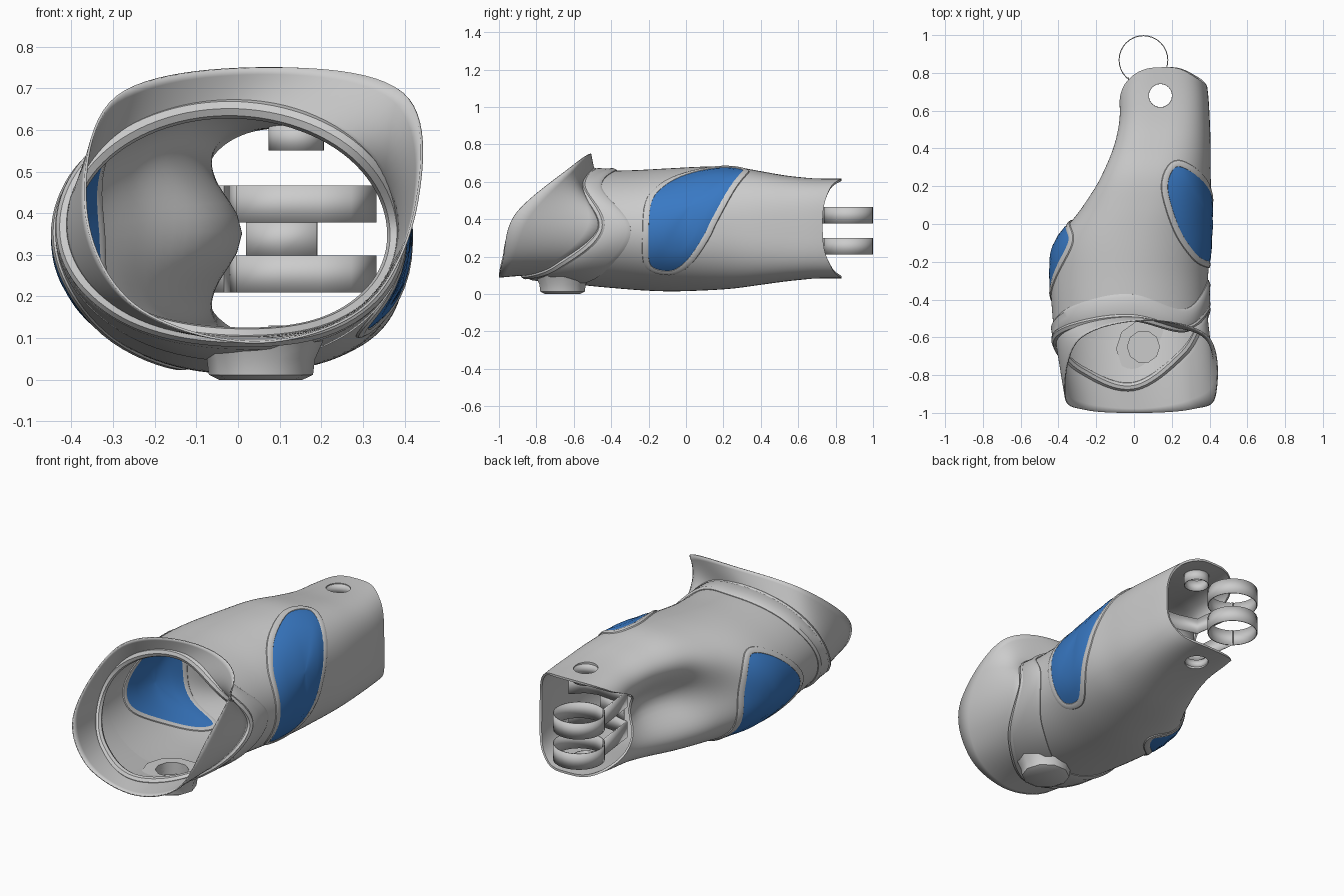
import bpy, bmesh
from math import sin, cos, pi, exp, copysign, radians
from mathutils import Vector as V

if "Cube" in bpy.data.objects:
    bpy.data.objects.remove(bpy.data.objects["Cube"])


def around(vals, t):
    """Smooth periodic interpolation, t in turns."""
    n = len(vals)
    u = (t % 1.0) * n
    i = int(u)
    f = u - i
    p0, p1, p2, p3 = (vals[(i + k) % n] for k in (-1, 0, 1, 2))
    return 0.5 * (2*p1 + (p2-p0)*f + (2*p0-5*p1+4*p2-p3)*f*f + (3*p1-p0-3*p2+p3)*f**3)


# Shell sections: y, left, right, bottom, top, dent depth, squareness
SEC = [(-0.90, -0.38, 0.37, 0.11, 0.65, 0, 2.0), (-0.65, -0.41, 0.38, 0.065, 0.65, 0, 2.0),
       (-0.30, -0.435, 0.385, 0.03, 0.655, 0, 2.0), (-0.10, -0.41, 0.40, 0.02, 0.665, 0, 2.1),
       (0.10, -0.32, 0.405, 0.025, 0.675, 0.08, 2.3), (0.25, -0.25, 0.40, 0.035, 0.675, 0.18, 2.5),
       (0.40, -0.18, 0.40, 0.055, 0.65, 0.18, 2.8), (0.55, -0.13, 0.395, 0.075, 0.625, 0.12, 3.1),
       (0.70, -0.105, 0.385, 0.088, 0.612, 0.05, 3.3), (0.86, -0.06, 0.36, 0.09, 0.61, 0, 3.3)]


def section(y):
    i = 0
    while i < len(SEC) - 2 and y > SEC[i + 1][0]:
        i += 1
    a, b = SEC[i], SEC[i + 1]
    p, q = SEC[max(i - 1, 0)], SEC[min(i + 2, len(SEC) - 1)]
    h = b[0] - a[0]
    f = (y - a[0]) / h
    out = []
    for k in range(1, 7):
        m0 = (b[k] - p[k]) / (b[0] - p[0]) * h
        m1 = (q[k] - a[k]) / (q[0] - a[0]) * h
        out.append((2*f**3-3*f*f+1)*a[k] + (f**3-2*f*f+f)*m0 + (3*f*f-2*f**3)*b[k] + (f**3-f*f)*m1)
    return out


def surf(y, t, off=0.0):
    """Point on the forearm shell at length y and turn t, pushed outwards by off."""
    xl, xr, zb, zt, dent, n = section(y)
    c, s = cos(2*pi*t), sin(2*pi*t)
    px = copysign(abs(c) ** (2/n), c)
    pz = copysign(abs(s) ** (2/n), s)
    x = (xl + xr)/2 + (xr - xl)/2 * px
    z = (zb + zt)/2 + (zt - zb)/2 * pz
    if c < 0:
        x += dent * exp(-((z - (zb + zt)/2) / 0.16) ** 2) * min(1, -px * 1.5)
    p = V((x, y, z))
    return p + normal(y, t) * off if off else p


def normal(y, t):
    d = 0.006
    return (surf(y + d, t) - surf(y - d, t)).cross(surf(y, t + d) - surf(y, t - d)).normalized()


def loft(name, rings, loop=True, wrap=False, thick=0, mat=None, caps=False):
    """Skin a stack of point rings into an object."""
    bm = bmesh.new()
    g = [[bm.verts.new(p) for p in r] for r in rings]
    n = len(g[0])
    for i in range(len(g) if wrap else len(g) - 1):
        a, b = g[i], g[(i + 1) % len(g)]
        for j in range(n if loop else n - 1):
            k = (j + 1) % n
            bm.faces.new((a[j], a[k], b[k], b[j]))
    if caps:
        bm.faces.new(g[0])
        bm.faces.new(g[-1])
    bmesh.ops.recalc_face_normals(bm, faces=bm.faces)
    me = bpy.data.meshes.new(name)
    bm.to_mesh(me)
    bm.free()
    ob = bpy.data.objects.new(name, me)
    bpy.context.collection.objects.link(ob)
    if mat:
        me.materials.append(mat)
    if thick:
        m = ob.modifiers.new("thickness", 'SOLIDIFY')
        m.thickness, m.offset = thick, 0
    return ob


def tube(name, uv, r, squash=0.7):
    """Closed bead lying on the shell along (y, turn) points."""
    P = [surf(*q) for q in uv]
    rings = []
    for i, q in enumerate(uv):
        nrm = normal(*q)
        side = (P[(i + 1) % len(P)] - P[i - 1]).cross(nrm).normalized()
        rings.append([P[i] + side * r * cos(a * pi/4) + nrm * r * squash * sin(a * pi/4) for a in range(8)])
    return loft(name, rings, wrap=True)


def circle(x, y, z, r, n):
    return [(x + r*cos(2*pi*i/n), y + r*sin(2*pi*i/n), z) for i in range(n)]


# Front, collar and back edges of the shell, every 45 degrees from +x
N = 96
T = [i / N for i in range(N)]
FRONT = [-0.45, -0.55, -0.49, -0.53, -0.62, -0.77, -0.86, -0.68]
COLLAR = [-0.295, -0.45, -0.37, -0.43, -0.54, -0.60, -0.60, -0.43]
BACK = [0.73, 0.77, 0.83, 0.74, 0.50, 0.74, 0.83, 0.78]


def between(a, b, t, v):
    return around(a, t) * (1 - v) + around(b, t) * v


# Hollow forearm shell with a scooped side and notched back end
shell = loft("forearm_shell", [[surf(between(FRONT, BACK, t, k/44), t) for t in T] for k in range(45)],
             thick=0.012)

# Raised collar band and rolled rim around the front opening
prof = [(0, -0.008), (0, 0.014), (0.15, 0.022), (0.5, 0.018), (0.85, 0.02), (1, 0.01), (1, -0.008)]
collar = loft("collar_band", [[surf(between(FRONT, COLLAR, t, v), t, o) for t in T] for v, o in prof],
              wrap=True)
tube("opening_rim", [(around(FRONT, t), t) for t in T], 0.024, 1.0)

# Flared cuff with a slanted mouth
EDGE = [V(p) for p in ((0.43, -0.91, 0.43), (0.395, -0.60, 0.69), (0.06, -0.51, 0.75), (-0.29, -0.61, 0.68),
                       (-0.365, -0.91, 0.41), (-0.25, -0.985, 0.18), (0.04, -1.0, 0.09), (0.31, -0.98, 0.18))]
loft("flared_cuff", [[surf(around(FRONT, t), t).lerp(around(EDGE, t), k/6) for t in T]
                     for k in range(7)], thick=0.006)

# Blue inset panels with raised frames: outlines as (y, degrees around)
blue = bpy.data.materials.new("blue")
blue.diffuse_color = (0.04, 0.19, 0.55, 1)
blue.use_nodes = True
blue.node_tree.nodes["Principled BSDF"].inputs["Base Color"].default_value = blue.diffuse_color
PANELS = {
    "right": [(0.31, 74), (0.30, 56), (0.20, 19), (0.10, -8), (0, -33), (-0.09, -43), (-0.20, -36),
              (-0.215, -8), (-0.20, 26), (-0.13, 45), (0, 62), (0.19, 77)],
    "left": [(0.0, 246), (0.0, 215), (0.0, 180), (-0.03, 155), (-0.09, 143), (-0.19, 149),
             (-0.31, 167), (-0.39, 188), (-0.38, 207), (-0.23, 229), (-0.09, 248)]}
for side, pts in PANELS.items():
    flat = [V((y, a / 360)) for y, a in pts]
    line = [around(flat, i / 60) for i in range(60)]
    mid = sum(line, V((0, 0))) / 60
    layers = [(s, o) for s, o in ((0.03, 0.014), (0.3, 0.014), (0.6, 0.014), (0.85, 0.013), (1, 0.008),
                                  (1, -0.012), (0.85, -0.016), (0.6, -0.016), (0.3, -0.016), (0.03, -0.016))]
    loft(side + "_panel", [[surf(*mid.lerp(q, s), o) for q in line] for s, o in layers], mat=blue, caps=True)
    tube(side + "_panel_frame", [tuple(q) for q in line], 0.022)

# Round boss under the collar
boss = loft("bottom_boss", [circle(0.055, -0.66, z, r, 10) for z, r in
                            ((0, 0.10), (0.012, 0.125), (0.05, 0.13), (0.095, 0.15))], caps=True)

# Cut the pin holes through the tabs and the recess in the boss
cutters = [loft("pin_cutter", [circle(0.14, 0.68, z, 0.062, 24) for z in (-0.1, 0.9)], caps=True),
           loft("recess_cutter", [circle(0.05, -0.65, z, 0.085, 10) for z in (0.03, 0.3)], caps=True)]
for ob, used in ((shell, cutters), (collar, cutters[1:]), (boss, cutters[1:])):
    for c in used:
        m = ob.modifiers.new("hole", 'BOOLEAN')
        m.operation, m.object, m.solver = 'DIFFERENCE', c, 'EXACT'
    bpy.context.view_layer.objects.active = ob
    for m in list(ob.modifiers):
        bpy.ops.object.modifier_apply(modifier=m.name)
for c in cutters:
    bpy.data.objects.remove(c)

# Short sleeves inside the pin holes
for nm, z0, z1 in (("top", 0.55, 0.612), ("bottom", 0.088, 0.13)):
    loft(nm + "_pin_sleeve", [circle(0.14, 0.68, z, 0.064, 24) for z in (z0, z1)], thick=0.006)

# Twin rings on bent straps, joined by a short link
STRAP = [(-0.03, 0.775), (0.0, 0.52), (0.10, 0.49), (0.20, 0.48), (0.27, 0.50), (0.33, 0.56)]
for nm, z0, z1 in (("lower", 0.21, 0.298), ("upper", 0.378, 0.466)):
    loft(nm + "_ring", [circle(0.05, 0.868, z, 0.129, 32) for z in (z0, z1)], thick=0.005)
    loft(nm + "_strap", [[(x, y, z) for x, y in STRAP] for z in (z0, z1)], loop=False, thick=0.008)
loft("strap_link", [[(0.02, 0.514, z), (0.10, 0.49, z), (0.19, 0.481, z)] for z in (0.295, 0.381)],
     loop=False, thick=0.006)

# Smooth shading with crisp edges
bpy.ops.object.select_all(action='SELECT')
bpy.context.view_layer.objects.active = shell
bpy.ops.object.shade_smooth_by_angle(angle=radians(40))
